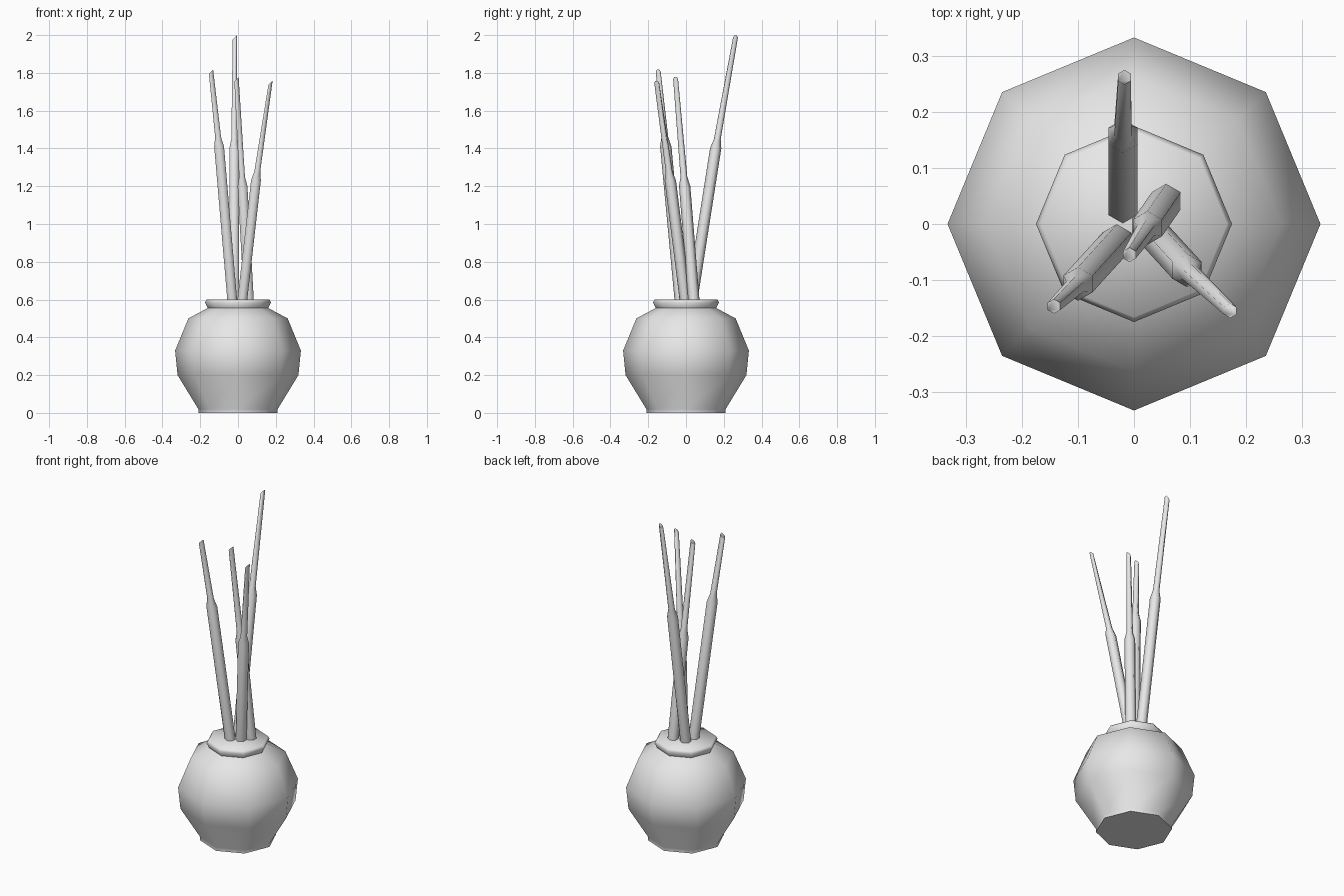
import bpy, bmesh, math
from mathutils import Vector

cube = bpy.data.objects.get("Cube")
if cube:
    bpy.data.objects.remove(cube)

grey = bpy.data.materials.new("plain_grey")
grey.use_nodes = True
colour = (0.8, 0.8, 0.8, 1)
grey.diffuse_color = colour
grey.node_tree.nodes["Principled BSDF"].inputs["Base Color"].default_value = colour


def skin(name, rings, angle):
    """Bridge a list of vertex rings into one capped, smooth object."""
    bm = bmesh.new()
    loops = [[bm.verts.new(p) for p in ring] for ring in rings]
    n = len(loops[0])
    for low, high in zip(loops, loops[1:]):
        for i in range(n):
            j = (i + 1) % n
            bm.faces.new((low[i], low[j], high[j], high[i]))
    bm.faces.new(loops[0][::-1])
    bm.faces.new(loops[-1])
    bmesh.ops.recalc_face_normals(bm, faces=bm.faces)
    mesh = bpy.data.meshes.new(name)
    bm.to_mesh(mesh)
    bm.free()
    mesh.materials.append(grey)
    obj = bpy.data.objects.new(name, mesh)
    bpy.context.collection.objects.link(obj)
    bpy.ops.object.select_all(action="DESELECT")
    obj.select_set(True)
    bpy.context.view_layer.objects.active = obj
    bpy.ops.object.shade_smooth_by_angle(angle=math.radians(angle))
    return obj


def ring(centre, radius, sides, turn=0.0, slant=0.0):
    """Horizontal polygon; slant tilts it along x for a cut end."""
    points = []
    for i in range(sides):
        a = math.tau * i / sides + turn
        offset = Vector((math.cos(a), math.sin(a), slant * (math.cos(a) - 1)))
        points.append(Vector(centre) + radius * offset)
    return points


# Octagonal pot with a narrow foot, neck and rolled lip, closed on top
profile = [(0.21, 0), (0.21, 0.02), (0.32, 0.2), (0.333, 0.33),
           (0.263, 0.5), (0.16, 0.555), (0.175, 0.585), (0.166, 0.6)]
skin("pot", [ring((0, 0, z), r, 8) for r, z in profile], 70)

# Reeds: thick lower stem, shoulder, thin upper stem with a slanted cut tip
reeds = {
    "back_reed": ((-0.02, 0.03, 0.59), (-0.02, 0.157, 1.4), (-0.017, 0.262, 2.0)),
    "right_reed": ((-0.03, -0.03, 0.59), (-0.1, -0.107, 1.41), (-0.143, -0.147, 1.82)),
    "left_reed": ((0.022, -0.003, 0.59), (0.095, -0.083, 1.23), (0.172, -0.155, 1.76)),
    "middle_reed": ((0.058, 0.042, 0.59), (0.024, -0.007, 1.2), (-0.008, -0.055, 1.78)),
}
for name, (base, shoulder, tip) in reeds.items():
    base, shoulder, tip = Vector(base), Vector(shoulder), Vector(tip)
    neck = shoulder.lerp(tip, 0.05 / (tip.z - shoulder.z))
    turn = math.pi / 6
    skin(name, [ring(base, 0.03, 6, turn), ring(shoulder, 0.03, 6, turn),
                ring(neck, 0.018, 6, turn), ring(tip, 0.013, 6, turn, 1.0)], 65)
